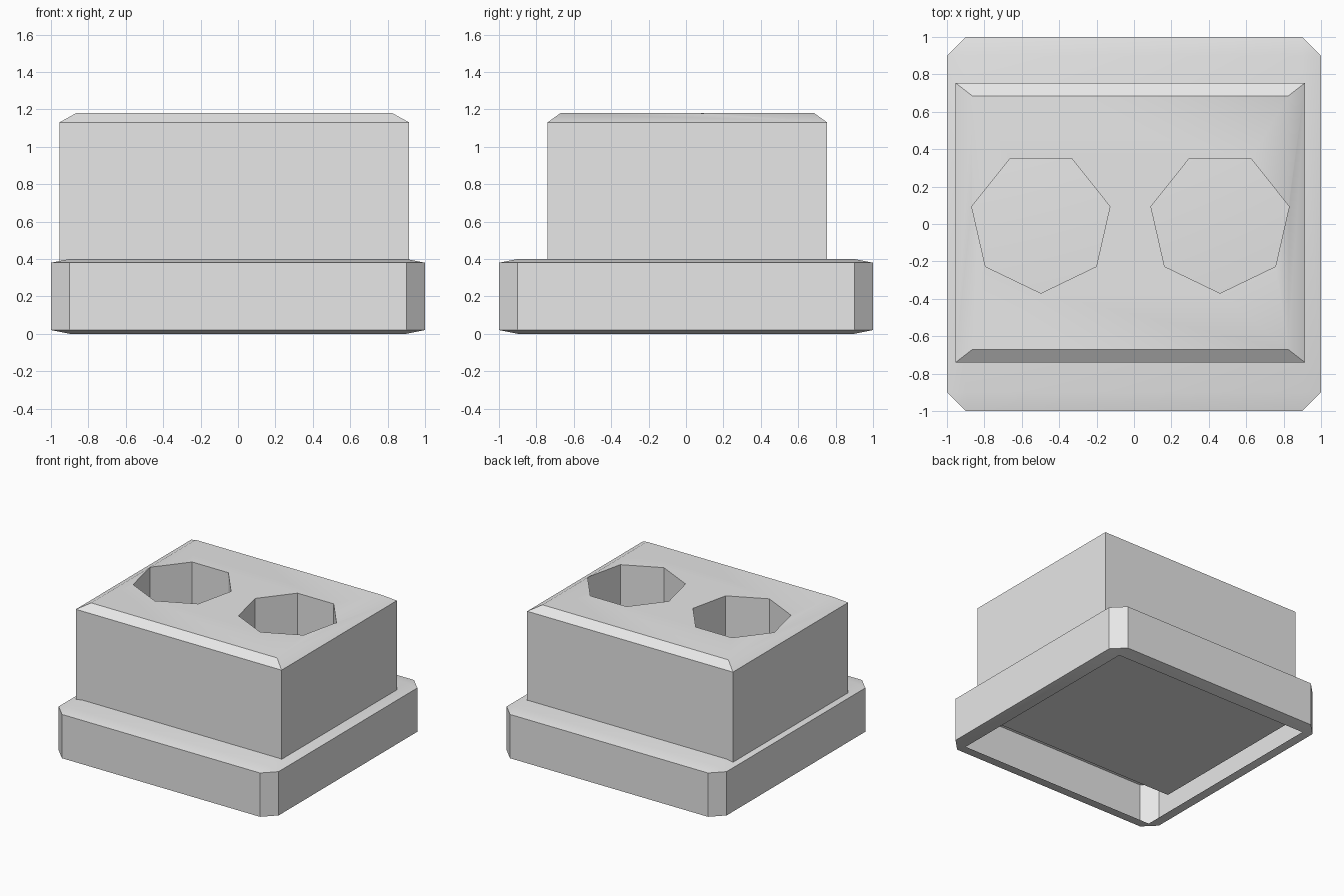
import bpy, bmesh, math

default = bpy.data.objects.get("Cube")
if default:
    bpy.data.objects.remove(default)

GREY = (0.8, 0.8, 0.8, 1)
grey = bpy.data.materials.new("light_grey")
grey.use_nodes = True
grey.diffuse_color = GREY
grey.node_tree.nodes["Principled BSDF"].inputs["Base Color"].default_value = GREY


def make_object(name, bm):
    bmesh.ops.recalc_face_normals(bm, faces=bm.faces)
    mesh = bpy.data.meshes.new(name)
    bm.to_mesh(mesh)
    bm.free()
    mesh.materials.append(grey)
    obj = bpy.data.objects.new(name, mesh)
    bpy.context.collection.objects.link(obj)
    return obj


def activate(obj):
    bpy.ops.object.select_all(action='DESELECT')
    obj.select_set(True)
    bpy.context.view_layer.objects.active = obj


def loft(name, outlines):
    """Closed solid through a stack of (z, outline points)."""
    bm = bmesh.new()
    rings = [[bm.verts.new((x, y, z)) for x, y in points] for z, points in outlines]
    for low, high in zip(rings, rings[1:]):
        for i in range(len(low)):
            j = (i + 1) % len(low)
            bm.faces.new((low[i], low[j], high[j], high[i]))
    bm.faces.new(rings[0][::-1])
    bm.faces.new(rings[-1])
    return make_object(name, bm)


def rectangle(half_x, half_y):
    return [(sx * half_x - 0.02, sy * half_y + 0.007)
            for sx, sy in ((-1, -1), (1, -1), (1, 1), (-1, 1))]


def heptagon(x, y, radius):
    # One corner points to the front
    angles = [math.tau * i / 7 - math.pi / 2 for i in range(7)]
    return [(x + radius * math.cos(a), y + radius * math.sin(a)) for a in angles]


# Base: chamfered cube flattened into a thin shell, open underneath
bm = bmesh.new()
bmesh.ops.create_cube(bm, size=2)
bmesh.ops.bevel(bm, geom=bm.edges[:], offset=0.1, segments=1, affect='EDGES')
bm.normal_update()
underside = [f for f in bm.faces if f.normal.z < -0.99]
bmesh.ops.delete(bm, geom=underside, context='FACES')
bmesh.ops.scale(bm, vec=(1, 1, 0.2), verts=bm.verts)
bmesh.ops.translate(bm, vec=(0, 0, 0.2), verts=bm.verts)
base = make_object("base_shell", bm)

# Upper block: box with a sloped border round its top
block = loft("upper_block", [(0.2, rectangle(0.935, 0.748)),
                             (1.13, rectangle(0.935, 0.748)),
                             (1.18, rectangle(0.845, 0.678))])

# Two seven-sided sockets sunk into the block down to the base
for side, x in (("right", -0.498), ("left", 0.46)):
    outline = heptagon(x, 0.009, 0.379)
    cutter = loft(side + "_socket_cutter", [(0.35, outline), (1.35, outline)])
    cutter.hide_render = True
    cut = block.modifiers.new(side + "_socket", 'BOOLEAN')
    cut.operation = 'DIFFERENCE'
    cut.solver = 'EXACT'
    cut.object = cutter
    activate(block)
    bpy.ops.object.modifier_apply(modifier=cut.name)
    bpy.data.objects.remove(cutter)

# Smooth shading with sharp corners kept
for part in (base, block):
    activate(part)
    bpy.ops.object.shade_smooth_by_angle(angle=math.radians(30))
